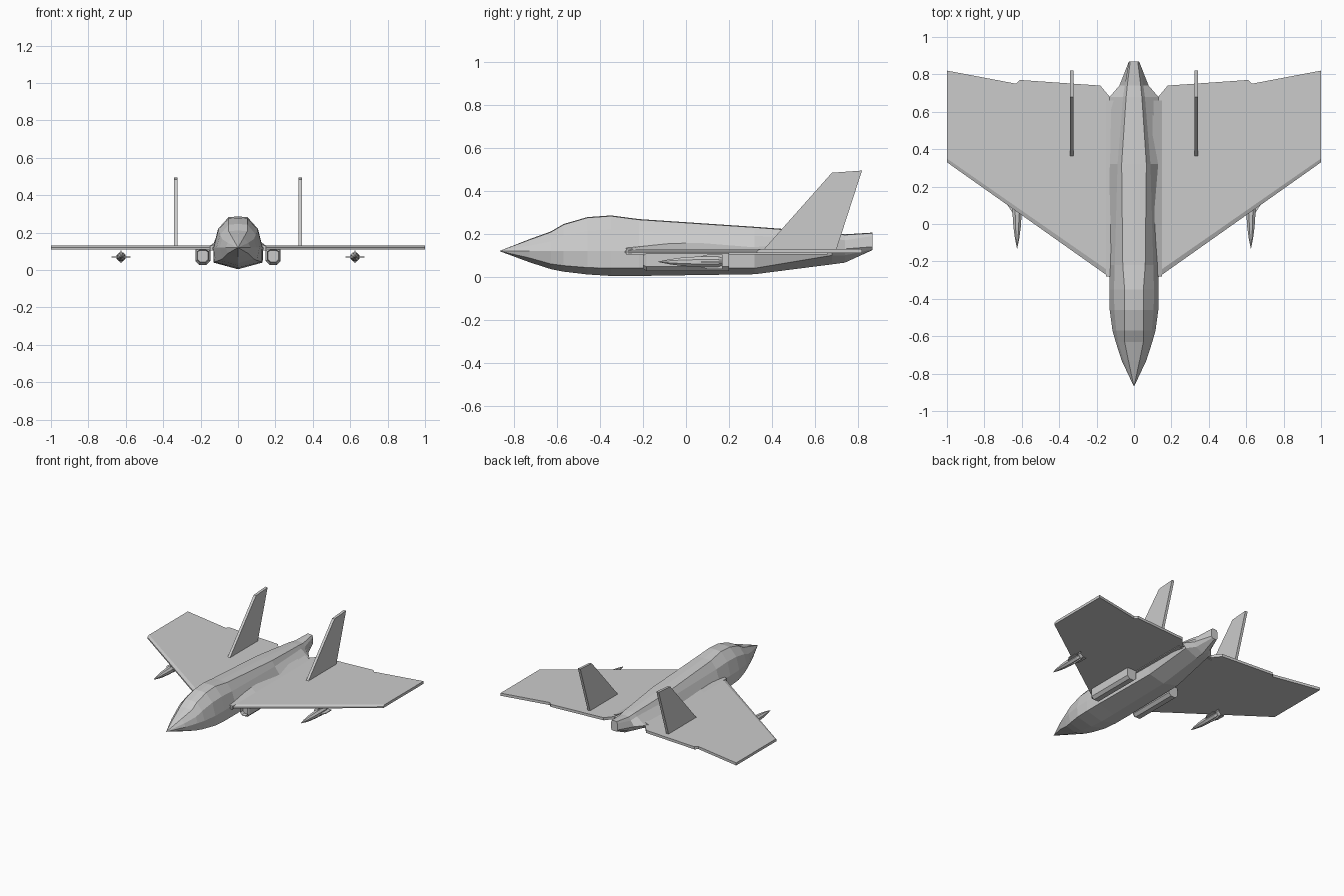
import bpy, bmesh
from math import cos, sin, pi

if "Cube" in bpy.data.objects:
    bpy.data.objects.remove(bpy.data.objects["Cube"])


def make(name, loops, closed_ends=True):
    """Skin a list of equal-length point loops into one solid."""
    bm = bmesh.new()
    rings = [[bm.verts.new(p) for p in loop] for loop in loops]
    n = len(rings[0])
    for a, b in zip(rings, rings[1:]):
        for i in range(n):
            j = (i + 1) % n
            bm.faces.new((a[i], a[j], b[j], b[i]))
    if closed_ends:
        bm.faces.new(rings[0][::-1])
        bm.faces.new(rings[-1])
    bmesh.ops.remove_doubles(bm, verts=bm.verts, dist=1e-5)
    bmesh.ops.recalc_face_normals(bm, faces=bm.faces)
    me = bpy.data.meshes.new(name)
    bm.to_mesh(me)
    bm.free()
    ob = bpy.data.objects.new(name, me)
    bpy.context.collection.objects.link(ob)
    return ob


def ring(x, y, z, rx, rz, n, turn=0.0):
    return [(x + rx * cos(2 * pi * i / n + turn), y,
             z + rz * sin(2 * pi * i / n + turn)) for i in range(n)]


# Fuselage stations: y, keel z, then chine / side / shoulder / spine (x, z), top z
stations = [
    (-0.73, .068, .055, .088, .066, .12, .055, .145, .03, .172),
    (-0.63, .036, .082, .06, .098, .12, .085, .165, .05, .208),
    (-0.57, .024, .10, .052, .115, .12, .095, .19, .05, .243),
    (-0.46, .011, .125, .043, .13, .12, .105, .215, .05, .275),
    (-0.35, .004, .132, .04, .132, .12, .107, .22, .05, .283),
    (-0.22, .004, .132, .04, .132, .12, .103, .21, .06, .266),
    (0.32, .012, .125, .04, .135, .13, .088, .19, .066, .23),
    (0.68, .058, .10, .10, .13, .13, .058, .18, .042, .203),
    (0.74, .066, .055, .10, .078, .13, .05, .17, .036, .195),
    (0.87, .125, .02, .128, .027, .14, .027, .19, .02, .203),
]
loops = [[(0, -0.87, 0.12)] * 10]
for y, zb, xa, za, xb, zc, xc, zd, xe, ze in stations:
    half = [(xa, y, za), (xb, y, zc), (xc, y, zd), (xe, y, ze)]
    loops.append([(0, y, zb)] + half + [(0, y, ze + .003)]
                 + [(-px, py, pz) for px, py, pz in half[::-1]])
make("fuselage", loops)

# Wings: flat plate with a chamfered leading edge and notched trailing edge
top = [(.05, -.30), (.13, -.255), (1, .35), (1, .82), (.63, .75),
       (.61, .77), (.18, .74), (.13, .68), (.05, .68)]
edge = [(.05, -.32), (.13, -.285), (1, .33)] + top[3:]

for side, s in (("right", 1), ("left", -1)):
    make(side + "_wing", [[(s * x, y, z) for x, y in outline]
                          for outline, z in ((edge, .11), (edge, .121), (top, .13))])

    # Root fairing between wing and body
    make(side + "_root_fairing",
         [[(s * .10, y, .105), (s * .15, y, .105), (s * .15, y, .13), (s * .10, y, zt)]
          for y, zt in ((-.28, .14), (.0, .165), (.66, .15))])

    # Upright tail fin
    fin = [(.36, .125), (.68, .485), (.82, .495), (.70, .125)]
    make(side + "_tail_fin", [[(s * x, y, z) for y, z in fin] for x in (.323, .343)])

    # Underwing pod with rounded corners and tapered mouth
    def pod_section(y, k):
        pts = [(.02, -.045), (.04, -.025), (.04, .035), (.025, .045)]
        pts = pts + [(-a, b) for a, b in pts[::-1]]
        return [(s * (.188 + a * k), y, .073 + b * k) for a, b in pts]
    make(side + "_pod", [pod_section(-.17, .68), pod_section(-.20, .75),
                         pod_section(-.185, 1), pod_section(.20, 1)])

    # Missile body and cross tail fins
    mx, mz = s * .625, .07
    make(side + "_missile", [ring(mx, y, mz, r, r, 8, pi / 8) for y, r in
                             ((-.13, .001), (-.08, .012), (-.02, .021),
                              (.05, .026), (.15, .026), (.17, .018))])
    for label, dx, dz in (("flat", .05, .003), ("upright", .003, .033)):
        make(f"{side}_missile_{label}_fins",
             [[(mx + a * dx * k, y, mz + b * dz * m) for a, b in
               ((-1, -1), (1, -1), (1, 1), (-1, 1))]
              for y, k, m in ((.06, .5 if dx > dz else 1, .7 if dz > dx else 1),
                              (.10, 1, 1), (.17, 1, 1))])
